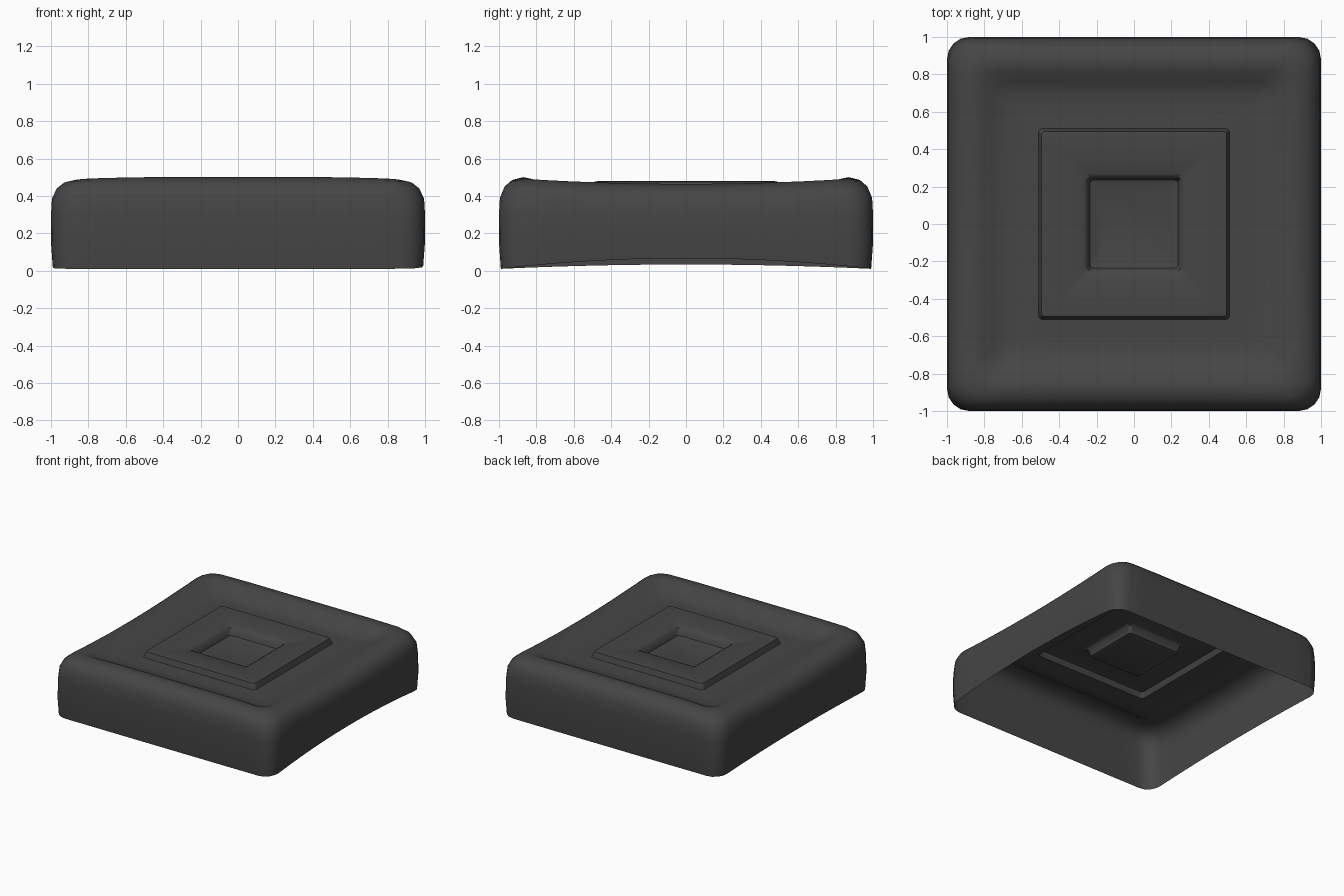
import bpy, bmesh
from math import cos, sin, pi

default = bpy.data.objects.get("Cube")
if default:
    bpy.data.objects.remove(default, do_unlink=True)

# One dark grey for the whole shell
grey = bpy.data.materials.new("dark_grey")
grey.use_nodes = True
colour = (0.06, 0.06, 0.06, 1)
grey.diffuse_color = colour
grey.node_tree.nodes["Principled BSDF"].inputs["Base Color"].default_value = colour

ARC, SIDE = 5, 11  # points per corner and between corners


def square_loop(half, radius):
    """Rounded square outline, counter-clockwise from the right side."""
    pts = []
    inner = half - radius
    for q in range(4):
        c, s = cos(q * pi / 2), sin(q * pi / 2)
        quarter = [(half, inner * (2 * i / (SIDE + 1) - 1)) for i in range(1, SIDE + 1)]
        for i in range(ARC):
            a = i / (ARC - 1) * pi / 2
            quarter.append((inner + radius * cos(a), inner + radius * sin(a)))
        pts += [(c * x - s * y, s * x + c * y) for x, y in quarter]
    return pts


def sag(x, y, z):
    """The left and right walls bow: raised at the foot, lowered at the rim."""
    bow = max(0, 1 - y * y) * max(0, (abs(x) - 0.55) / 0.45)
    if z < 0.3:
        foot = 0.06 if x > 0 else 0.025
        return z + foot * bow * (1 - z / 0.3)
    return z - 0.05 * bow * (z - 0.3) / 0.2


# Half width, corner radius and height, from the open foot to the sunken centre
profile = [
    (0.99, 0.11, 0.01), (1.0, 0.12, 0.15), (1.0, 0.13, 0.30), (0.995, 0.14, 0.39),
    (0.97, 0.14, 0.45), (0.93, 0.13, 0.485), (0.87, 0.12, 0.50), (0.82, 0.1, 0.49),
    (0.76, 0.08, 0.455), (0.70, 0.06, 0.43), (0.62, 0.04, 0.425), (0.51, 0.02, 0.43),
    (0.495, 0.02, 0.475), (0.47, 0.02, 0.48), (0.36, 0.02, 0.465), (0.27, 0.02, 0.465),
    (0.25, 0.02, 0.455), (0.235, 0.02, 0.40), (0.2, 0.02, 0.39),
]

bm = bmesh.new()
loops = [[bm.verts.new((x, y, sag(x, y, z))) for x, y in square_loop(h, r)]
         for h, r, z in profile]
for low, high in zip(loops, loops[1:]):
    for i in range(len(low)):
        j = (i + 1) % len(low)
        bm.faces.new((low[i], low[j], high[j], high[i]))
bm.faces.new(loops[-1])

mesh = bpy.data.meshes.new("cushion_shell")
bm.to_mesh(mesh)
bm.free()
mesh.materials.append(grey)
shell = bpy.data.objects.new("cushion_shell", mesh)
bpy.context.collection.objects.link(shell)

# Smooth, with the step and pit edges kept crisp
bpy.ops.object.select_all(action="DESELECT")
shell.select_set(True)
bpy.context.view_layer.objects.active = shell
bpy.ops.object.shade_smooth_by_angle(angle=0.85)
